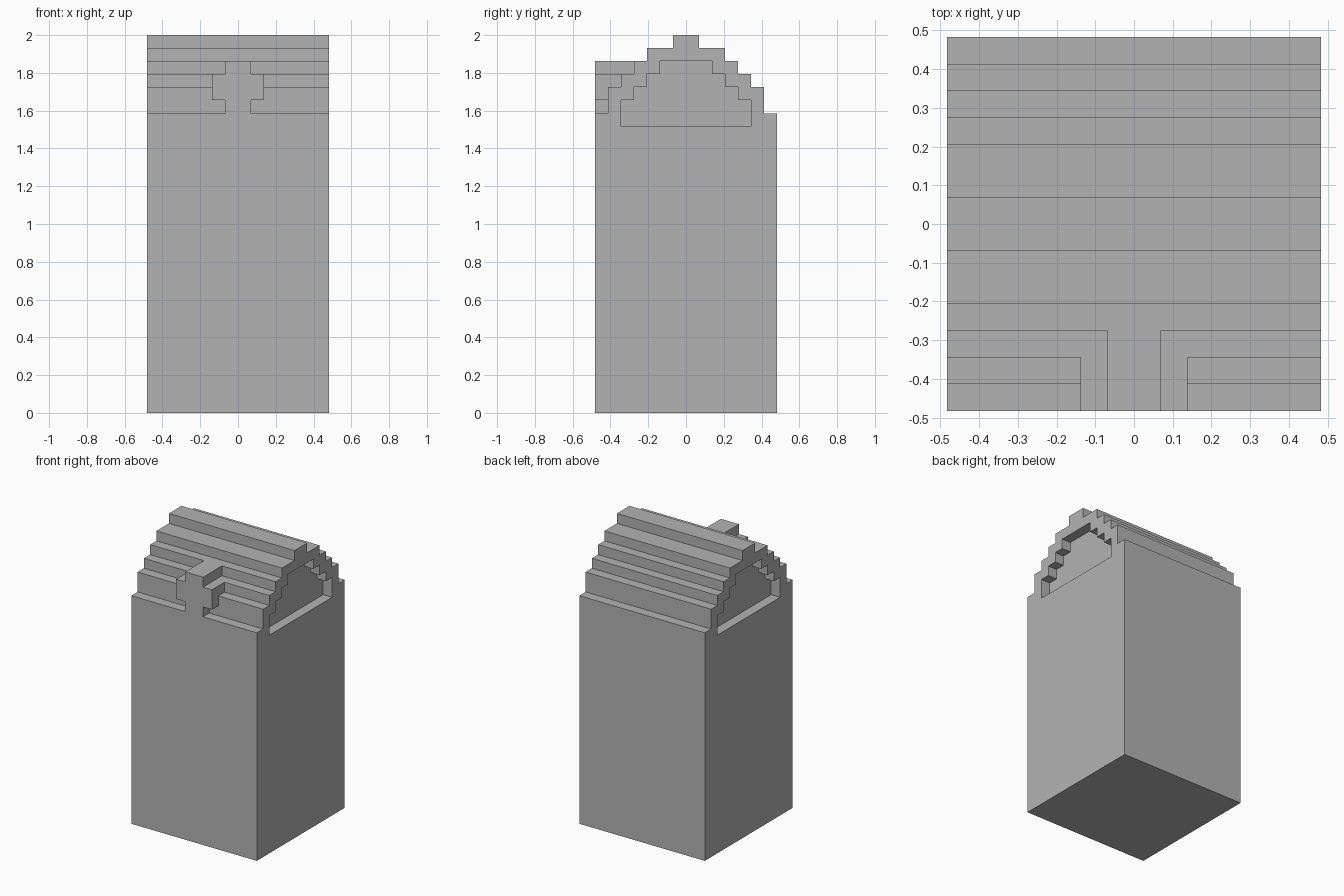
import bpy
import bmesh

U = 2 / 29  # one block of the stepped design

cube = bpy.data.objects.get("Cube")
if cube:
    bpy.data.objects.remove(cube, do_unlink=True)

stone = bpy.data.materials.new("plain grey")
stone.use_nodes = True
GREY = (0.45, 0.45, 0.45, 1)
stone.diffuse_color = GREY
stone.node_tree.nodes["Principled BSDF"].inputs["Base Color"].default_value = GREY


def stepped_profile(bottom, steps):
    """Symmetric outline from (half width, top height) pairs, widest first."""
    side, z = [], bottom
    for half, top in steps:
        side += [(half, z), (half, top)]
        z = top
    return side + [(-h, z) for h, z in reversed(side)]


def extrude(name, outline, axis, start, end):
    """Extrude an outline along x or y, measured in blocks."""
    bm = bmesh.new()
    place = (lambda a, z: (start, a, z)) if axis == "x" else (lambda a, z: (a, start, z))
    face = bm.faces.new([bm.verts.new(place(a, z)) for a, z in outline])
    ext = bmesh.ops.extrude_face_region(bm, geom=[face])
    shift = (end - start, 0, 0) if axis == "x" else (0, end - start, 0)
    bmesh.ops.translate(bm, vec=shift,
                        verts=[g for g in ext["geom"] if isinstance(g, bmesh.types.BMVert)])
    bmesh.ops.scale(bm, vec=(U, U, U), verts=bm.verts)
    bmesh.ops.recalc_face_normals(bm, faces=bm.faces)
    mesh = bpy.data.meshes.new(name)
    bm.to_mesh(mesh)
    bm.free()
    mesh.materials.append(stone)
    obj = bpy.data.objects.new(name, mesh)
    bpy.context.collection.objects.link(obj)
    return obj


def combine(target, tool, operation):
    """Apply a boolean and remove the tool object."""
    mod = target.modifiers.new(operation.title(), "BOOLEAN")
    mod.operation, mod.object, mod.solver = operation, tool, "EXACT"
    bpy.context.view_layer.objects.active = target
    bpy.ops.object.modifier_apply(modifier=mod.name)
    bpy.data.objects.remove(tool, do_unlink=True)


# Tower body with the stepped roof
roof_steps = [(7, 23), (6, 25), (5, 26), (4, 27), (3, 28), (1, 29)]
tower = extrude("tower_with_stepped_roof", stepped_profile(0, roof_steps), "x", -7, 7)

# Dormer flush with the front wall
dormer_steps = [(1, 24), (2, 26), (1, 27)]
dormer = extrude("front_dormer", stepped_profile(23, dormer_steps), "y", -7, -3.5)
combine(tower, dormer, "UNION")

# Stepped recess in each gable
gable_steps = [(5, 24), (4, 25), (3, 26), (2, 27)]
for side in (-1, 1):
    recess = extrude("gable_recess", stepped_profile(22, gable_steps), "x", side * 6, side * 8)
    combine(tower, recess, "DIFFERENCE")
